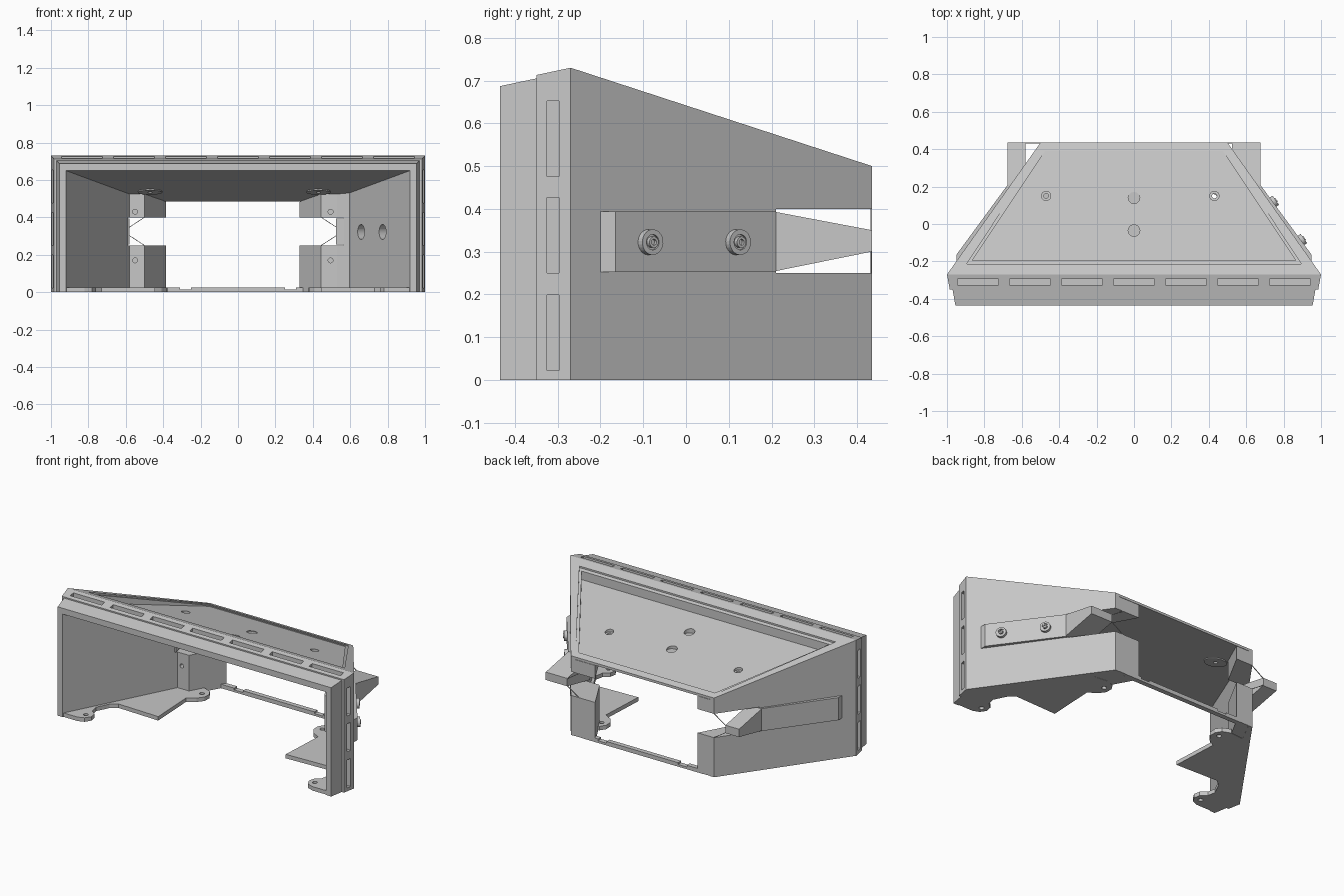
import bpy, bmesh
from mathutils import Vector

if "Cube" in bpy.data.objects:
    bpy.data.objects.remove(bpy.data.objects["Cube"])

grey = bpy.data.materials.new("plain grey")
grey.use_nodes = True
grey.diffuse_color = (0.57, 0.57, 0.57, 1)
grey.node_tree.nodes["Principled BSDF"].inputs["Base Color"].default_value = grey.diffuse_color


def finish(name, bm):
    bmesh.ops.recalc_face_normals(bm, faces=bm.faces)
    mesh = bpy.data.meshes.new(name)
    bm.to_mesh(mesh)
    bm.free()
    mesh.materials.append(grey)
    ob = bpy.data.objects.new(name, mesh)
    bpy.context.collection.objects.link(ob)
    return ob


def hull(name, points):
    bm = bmesh.new()
    for p in points:
        bm.verts.new(p)
    bmesh.ops.convex_hull(bm, input=bm.verts)
    bmesh.ops.dissolve_limit(bm, angle_limit=0.01, verts=bm.verts, edges=bm.edges)
    return finish(name, bm)


def loft(name, sections):
    # symmetric solid through sections of (y, half width, bottom, top)
    return hull(name, [(s * w, y, z) for y, w, a, b in sections for s in (-1, 1) for z in (a, b)])


def box(name, x, y, z):
    return hull(name, [(i, j, k) for i in x for j in y for k in z])


def prism(name, outline, low, high, side=1):
    bm = bmesh.new()
    face = bm.faces.new([bm.verts.new((side * x, y, low)) for x, y in outline])
    top = bmesh.ops.extrude_face_region(bm, geom=[face])["geom"]
    bmesh.ops.translate(bm, vec=(0, 0, high - low), verts=[v for v in top if isinstance(v, bmesh.types.BMVert)])
    return finish(name, bm)


def rod(name, center, axis, radius, length):
    bm = bmesh.new()
    bmesh.ops.create_cone(bm, cap_ends=True, segments=24, radius1=radius, radius2=radius, depth=length)
    turn = Vector((0, 0, 1)).rotation_difference(Vector(axis)).to_matrix()
    bmesh.ops.rotate(bm, matrix=turn, verts=bm.verts)
    bmesh.ops.translate(bm, vec=center, verts=bm.verts)
    return finish(name, bm)


def cut(ob, cutters):
    for c in cutters:
        c.hide_render = True
        mod = ob.modifiers.new("cut", "BOOLEAN")
        mod.operation, mod.solver, mod.object = "DIFFERENCE", "EXACT", c
    graph = bpy.context.evaluated_depsgraph_get()
    mesh = bpy.data.meshes.new_from_object(ob.evaluated_get(graph))
    ob.modifiers.clear()
    ob.data = mesh
    for c in cutters:
        bpy.data.objects.remove(c)


def ceiling(y):
    return 0.65 - 0.19 * (y + 0.435)


def cavity():
    # tapered hollow running from front to back
    return loft("cutter", [(y, 0.92 - 0.515 * (y + 0.435), -0.1, ceiling(y)) for y in (-0.6, 0.5)])


def side_slot(s):
    return box("cutter", (s * 0.2, s * 0.9), (0.21, 0.6), (0.25, 0.40))


def recess(y0, w0, z0, y1, w1, z1):
    return loft("cutter", [(y0, w0, z0, 0.9), (y1, w1, z1, 0.9)])


Z = (0, 0, 1)
wall_normal = Vector((0.818, 0.576, 0))

# Tapered hood with sloping roof
hood = loft("hood", [(-0.27, 1.0, 0, 0.73), (0.435, 0.5, 0, 0.5)])
cut(hood, [cavity()])
cut(hood, [side_slot(1), side_slot(-1)])

# Stepped roof recess
cut(hood, [recess(-0.215, 0.895, 0.702, 0.40, 0.49, 0.506)])
cut(hood, [recess(-0.195, 0.865, 0.642, 0.39, 0.475, 0.503)])

# Blind roof holes, drilled corner holes and the wall holes on one side
cut(hood, [rod("cutter", (0, y, ceiling(y) + 0.21), Z, 0.031, 0.4) for y in (-0.035, 0.14)]
    + [rod("cutter", (x, 0.15, 0.6), Z, 0.025, 0.6) for x in (-0.47, 0.43)])
cut(hood, [rod("cutter", p, wall_normal, 0.04, 0.26) for p in ((0.80, -0.13, 0.322), (0.66, 0.075, 0.322))])

# Thin discs under the roof
for x in (-0.47, 0.43):
    boss = rod("roof_boss", (x, 0.15, ceiling(0.15)), (0, 0.187, 0.982), 0.065, 0.012)
    cut(boss, [rod("cutter", (x, 0.15, 0.55), Z, 0.013, 0.2)])

# Front frame with long shallow slots
frame = loft("front_frame", [(-0.35, 0.985, 0, 0.713), (-0.27, 1.0, 0, 0.73)])
slots = [box("cutter", (x - 0.11, x + 0.11), (-0.325, -0.295), (0.692, 0.8))
         for x in [0.278 * i for i in range(-3, 4)]]
slots += [box("cutter", (s * 0.967, s * 1.1), (-0.325, -0.297), (z - 0.088, z + 0.088))
          for s in (-1, 1) for z in (0.11, 0.338, 0.564)]
cut(frame, [cavity()] + slots)
lip = loft("front_lip", [(-0.435, 0.955, 0, 0.687), (-0.35, 0.97, 0, 0.705)])
cut(lip, [cavity()])

# Rear sill with two notches
sill = box("rear_sill", (-0.42, 0.42), (0.405, 0.435), (0, 0.025))
cut(sill, [box("cutter", (x - 0.03, x + 0.03), (0.3, 0.5), (0.014, 0.1)) for x in (-0.28, 0.28)])

floor_outline = [(0.95, -0.43), (0.82, -0.43), (0.78, -0.415), (0.758, -0.38), (0.765, -0.34),
                 (0.80, -0.31), (0.81, -0.26), (0.77, -0.18), (0.73, -0.15), (0.445, -0.16),
                 (0.46, 0.14), (0.41, 0.17), (0.38, 0.21), (0.378, 0.255), (0.40, 0.29),
                 (0.45, 0.31), (0.56, 0.30), (0.95, -0.25)]

for s, side in ((1, "left"), (-1, "right")):
    # Scalloped floor plate
    plate = prism(side + "_floor_plate", floor_outline, 0, 0.025, s)
    cut(plate, [rod("cutter", (s * x, y, 0), Z, 0.014, 0.2)
                for x, y in ((0.80, -0.375), (0.73, -0.19), (0.42, 0.24))])

    # Rear corner post, split by the side slot; one side sits further in
    d = 0.055 if s > 0 else 0
    post = prism(side + "_rear_post", [(0.60, 0.225 - d * 0.6), (0.585 - d, 0.225), (0.5 - d, 0.225),
                                       (0.385 - d, 0.435), (0.495, 0.435), (0.60, 0.285)], 0.001, 0.56, s)
    # Trim the post top to the roof slope, then drill it
    cut(post, [hull("cutter", [(x, y, z) for x in (-1, 1)
                               for y, z in ((0.1, 0.57), (0.6, 0.44), (0.1, 0.9), (0.6, 0.9))]),
               side_slot(s)])
    cut(post, [rod("cutter", (s * (0.55 - d), 0.225, z), (0, 1, 0), 0.013, 0.06) for z in (0.17, 0.43)])

    # Side mounting strip and tapered arm
    prism(side + "_side_strip", [(0.95, -0.2), (0.95, -0.165), (0.675, 0.21), (0.62, 0.21), (0.94, -0.2)],
          0.252, 0.394, s)
    inner = 0.58 - d
    hull(side + "_tapered_arm", [(s * x, y, z) for x in (inner, 0.675)
                                 for y, a, b in ((0.208, 0.254, 0.393), (0.435, 0.30, 0.35))
                                 for z in (a, b)])
    # Thin braces from the arm tip to the slot corners
    for name, z0, z1 in (("upper", 0.348, 0.40), ("lower", 0.302, 0.25)):
        hull(f"{side}_{name}_brace", [(s * x, y, z + t) for x, z in ((inner, z0), (inner - 0.08, z1))
                                      for y in (0.431, 0.435) for t in (-0.002, 0.002)])

# Fasteners on one side strip
for y in (-0.088, 0.117):
    at = Vector((0.675 + (0.21 - y) * 0.733, y, 0.322))
    washer = rod("washer", at + wall_normal * 0.005, wall_normal, 0.03, 0.026)
    cut(washer, [rod("cutter", at + wall_normal * 0.02, wall_normal, 0.018, 0.016)])
    head = rod("screw_head", at + wall_normal * 0.01, wall_normal, 0.013, 0.026)
    cut(head, [rod("cutter", at + wall_normal * 0.025, wall_normal, 0.007, 0.02)])
